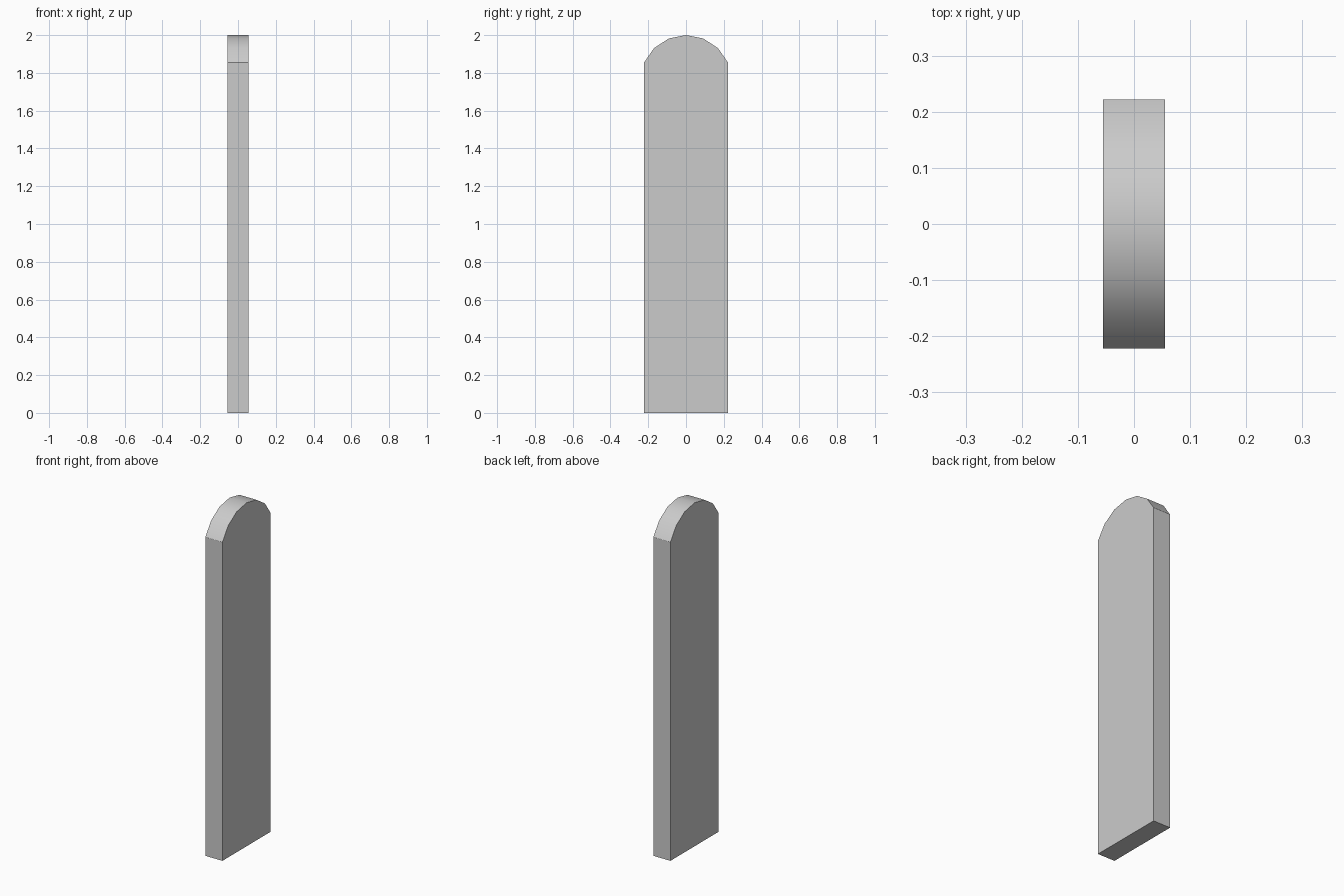
import bpy, bmesh, math

if "Cube" in bpy.data.objects:
    bpy.data.objects.remove(bpy.data.objects["Cube"])

HALF_W, HALF_T = 0.222, 0.055      # half width (y), half thickness (x)
TOP, SPRING = 2.0, 1.855           # crown and start of the arch
SEGMENTS = 6

# Arch circle from its chord and rise
rise = TOP - SPRING
radius = (HALF_W ** 2 + rise ** 2) / (2 * rise)
half_angle = math.asin(HALF_W / radius)

# Slab outline in the y-z plane: flat foot, then the arched top
profile = [(-HALF_W, 0.0), (HALF_W, 0.0)]
for i in range(SEGMENTS + 1):
    a = half_angle * (1 - 2 * i / SEGMENTS)
    profile.append((radius * math.sin(a), TOP - radius + radius * math.cos(a)))

# Extrude the outline through the thickness
bm = bmesh.new()
face = bm.faces.new([bm.verts.new((-HALF_T, y, z)) for y, z in profile])
ext = bmesh.ops.extrude_face_region(bm, geom=[face], use_keep_orig=True)
verts = [g for g in ext["geom"] if isinstance(g, bmesh.types.BMVert)]
bmesh.ops.translate(bm, verts=verts, vec=(2 * HALF_T, 0, 0))
bmesh.ops.recalc_face_normals(bm, faces=bm.faces[:])

mesh = bpy.data.meshes.new("arched_slab")
bm.to_mesh(mesh)
bm.free()
slab = bpy.data.objects.new("arched_slab", mesh)
bpy.context.collection.objects.link(slab)

# Smooth arch, crisp outer edges
bpy.context.view_layer.objects.active = slab
slab.select_set(True)
bpy.ops.object.shade_smooth_by_angle(angle=math.radians(30))
